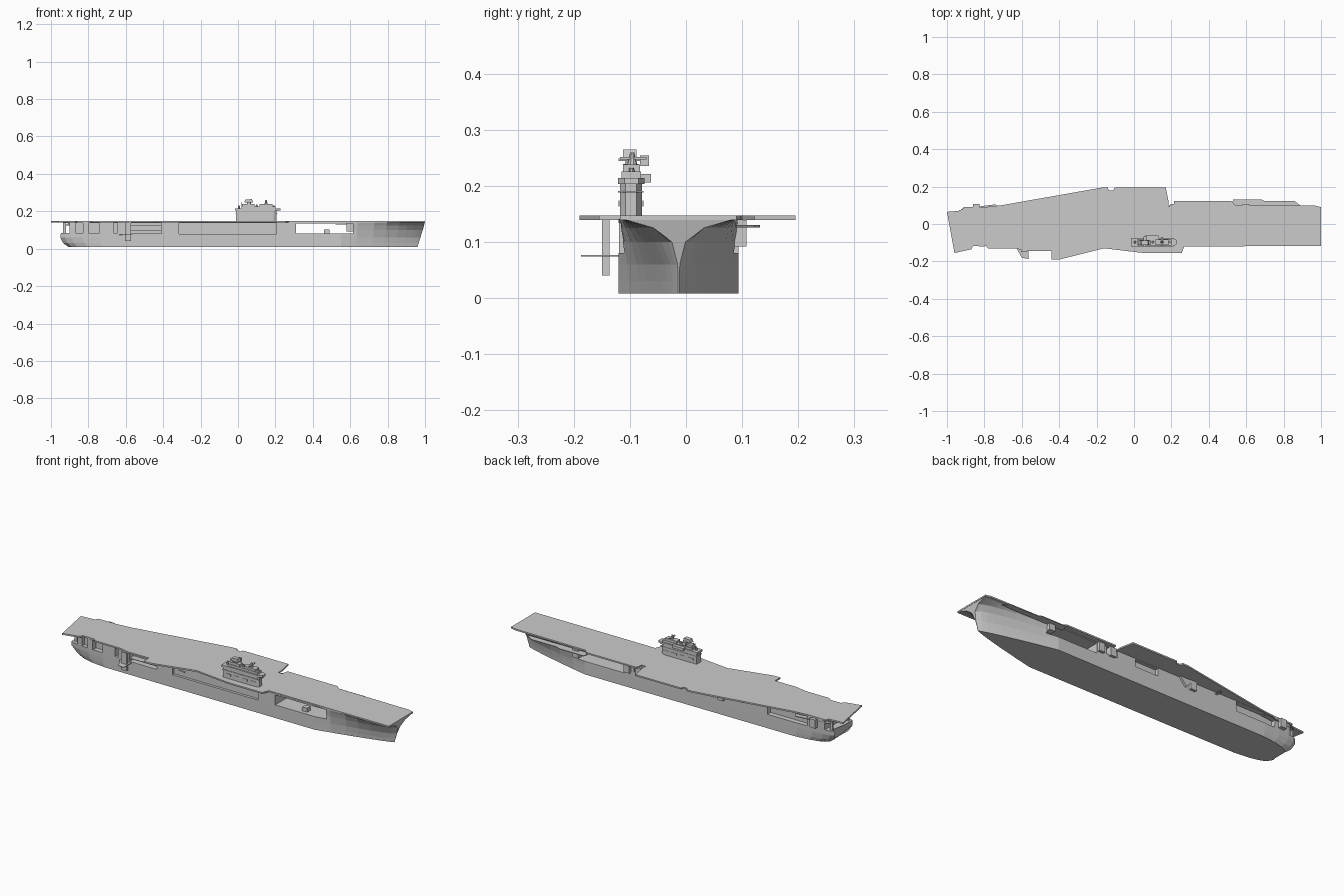
import bpy, bmesh, math
from mathutils import Matrix

CY = -0.013      # hull centreline
HALF = 0.107     # hull half beam


def finish(name, bm):
    bmesh.ops.recalc_face_normals(bm, faces=bm.faces[:])
    me = bpy.data.meshes.new(name)
    bm.to_mesh(me)
    bm.free()
    ob = bpy.data.objects.new(name, me)
    bpy.context.collection.objects.link(ob)
    return ob


def prism(name, pts, lo, hi, axis='z'):
    """Extrude an outline: (x,y) along z, or (x,z) along y."""
    bm = bmesh.new()
    place = (lambda p, h: (p[0], p[1], h)) if axis == 'z' else (lambda p, h: (p[0], h, p[1]))
    a = [bm.verts.new(place(p, lo)) for p in pts]
    b = [bm.verts.new(place(p, hi)) for p in pts]
    bm.faces.new(a)
    bm.faces.new(b)
    for i in range(len(a)):
        j = (i + 1) % len(a)
        bm.faces.new((a[i], a[j], b[j], b[i]))
    return finish(name, bm)


def box(name, x0, x1, y0, y1, z0, z1):
    return prism(name, [(x0, y0), (x1, y0), (x1, y1), (x0, y1)], z0, z1)


def tube(name, x, y, z0, z1, r0, r1, n=10):
    bm = bmesh.new()
    bmesh.ops.create_cone(bm, cap_ends=True, segments=n, radius1=r0, radius2=r1, depth=z1 - z0,
                          matrix=Matrix.Translation((x, y, (z0 + z1) / 2)))
    return finish(name, bm)


# Hull: lofted stations with sharp flared bow and rounded stern
# level: height, stern x, stem x, bow fullness power, bow tip half width, stern half width
LEVELS = [(0.008, -0.905, 0.960, 0.85, 0.001, 0.050),
          (0.030, -0.935, 0.966, 0.80, 0.001, 0.062),
          (0.060, -0.950, 0.975, 0.70, 0.002, 0.075),
          (0.100, -0.945, 0.988, 0.45, 0.012, 0.082),
          (0.125, -0.940, 0.995, 0.25, 0.045, 0.085),
          (0.141, -0.935, 0.999, 0.10, 0.100, 0.085)]
STERN = [0, 0.08, 0.2, 0.4, 0.7]
BOW = [0, 0.2, 0.4, 0.55, 0.7, 0.8, 0.88, 0.94, 0.98, 1]


def build_hull():
    bm = bmesh.new()
    rings = []
    for s, t in [(s, None) for s in STERN] + [(None, t) for t in BOW]:
        left, right = [], []
        for z, xs, xb, p, tip, sw in LEVELS:
            if t is None:
                x = xs + (-0.65 - xs) * s
                w = sw + (HALF - sw) * math.sqrt(1 - (1 - s) ** 2)
            else:
                x = 0.55 + (xb - 0.55) * t
                w = max(tip, HALF * (1 - t) ** p)
            left.append(bm.verts.new((x, CY - w, z)))
            right.append(bm.verts.new((x, CY + w, z)))
        rings.append(left[::-1] + right)
    for a, b in zip(rings, rings[1:]):
        for i in range(len(a)):
            j = (i + 1) % len(a)
            bm.faces.new((a[i], a[j], b[j], b[i]))
    bm.faces.new(rings[0])
    bm.faces.new(rings[-1])
    return finish("hull", bm)


hull = build_hull()

# Side openings: through-bay, galleries and stern recesses
CUTS = [(0.31, 0.615, -0.3, 0.3, 0.080, 0.134),
        (-0.315, 0.205, -0.3, -0.105, 0.078, 0.138),
        (-0.575, -0.41, -0.3, -0.085, 0.082, 0.138),
        (-0.87, -0.645, -0.3, -0.090, 0.085, 0.138),
        (-0.97, -0.90, -0.3, 0.3, 0.085, 0.138),
        (-0.80, -0.56, 0.065, 0.3, 0.085, 0.138),
        (-0.07, 0.07, 0.075, 0.3, 0.095, 0.135),
        (0.18, 0.25, 0.070, 0.3, 0.100, 0.138)]
for c in CUTS:
    cutter = box("cutter", *c)
    cutter.hide_render = True
    m = hull.modifiers.new("cut", 'BOOLEAN')
    m.operation = 'DIFFERENCE'
    m.solver = 'EXACT'
    m.object = cutter
    bpy.context.view_layer.objects.active = hull
    bpy.ops.object.modifier_apply(modifier=m.name)
    bpy.data.objects.remove(cutter, do_unlink=True)

# Flight deck
DECK = [(-1, .065), (-.92, .072), (-.91, .09), (-.80, .09), (-.71, .10), (-.17, .195), (-.14, .195),
        (-.135, .18), (-.11, .18), (-.105, .195), (.17, .195), (.185, .12), (.185, .085),
        (.21, .085), (.215, .122), (.52, .122), (.54, .102), (.97, .098), (1, .09), (1, -.118),
        (.27, -.118), (.255, -.155), (.05, -.155), (-.16, -.13), (-.40, -.19), (-.44, -.19),
        (-.44, -.145), (-.57, -.145), (-.63, -.132), (-.78, -.132), (-.79, -.118), (-.86, -.118),
        (-.87, -.135), (-.96, -.155)]
prism("flight_deck", DECK, 0.139, 0.147)

# Port gallery and edge platforms
prism("port_gallery", [(.52, .09), (.53, .132), (.68, .132), (.70, .122), (.86, .122), (.90, .09)], 0.126, 0.130)
prism("port_stern_gallery", [(-.93, .06), (-.92, .082), (-.74, .105), (-.72, .08)], 0.124, 0.128)
for i, x in enumerate((-0.86, -0.30, 0.20, 0.27, 0.58)):
    box(f"port_sponson_{i}", x, x + 0.035, 0.07, 0.108, 0.092, 0.139)
prism("port_bracket", [(-.28, .14), (-.20, .14), (-.24, .095)], 0.08, 0.105, 'y')
box("port_boom", -0.44, -0.425, 0.09, 0.128, 0.127, 0.130)

# Starboard crane post, platform and galleries
box("crane_post", -0.605, -0.572, -0.150, -0.136, 0.040, 0.139)
prism("crane_platform", [(-.64, -.11), (-.565, -.11), (-.565, -.187), (-.60, -.18)], 0.074, 0.077)
for i, z in enumerate((0.097, 0.124)):
    box(f"starboard_walkway_{i}", -0.575, -0.41, -0.118, -0.08, z, z + 0.003)
for i, (a, b) in enumerate(((-0.83, -0.80), (-0.74, -0.665))):
    box(f"starboard_stern_block_{i}", a, b, -0.119, -0.085, 0.085, 0.139)
box("bay_locker", 0.46, 0.49, -0.10, -0.07, 0.079, 0.102)
box("side_vent", -0.285, -0.25, -0.110, -0.102, 0.102, 0.107)
for i, y in enumerate((-0.085, 0.055)):
    box(f"stern_support_{i}", -0.935, -0.92, y, y + 0.01, 0.08, 0.139)

# Island tower
prism("island_base", [(-.01, -.118), (.19, -.118), (.207, -.108), (.207, -.088), (.19, -.078), (-.01, -.078)],
      0.146, 0.203)
prism("island_bridge", [(-.016, -.121), (.205, -.121), (.226, -.11), (.226, -.085), (.205, -.074), (-.016, -.074)],
      0.203, 0.214)
box("island_lower_ledge", -0.013, 0.21, -0.121, -0.076, 0.188, 0.191)
box("upper_house", 0.02, 0.20, -0.115, -0.08, 0.214, 0.226)
box("flight_control", 0.06, 0.13, -0.082, -0.062, 0.206, 0.221)
box("aft_mast_house", 0.022, 0.088, -0.112, -0.085, 0.226, 0.239)
box("fore_mast_house", 0.115, 0.185, -0.112, -0.082, 0.226, 0.238)

# Masts, sensors and domes
tube("aft_mast", 0.058, -0.098, 0.239, 0.258, 0.011, 0.006)
prism("aft_radar", [(.033, .247), (.08, .247), (.075, .265), (.04, .263)], -0.112, -0.088, 'y')
box("aft_yard", 0.052, 0.064, -0.12, -0.066, 0.244, 0.249)
tube("fore_mast", 0.150, -0.096, 0.238, 0.259, 0.009, 0.004)
box("fore_yard", 0.145, 0.155, -0.118, -0.07, 0.247, 0.251)
prism("mast_sensor", [(.05, -.082), (.07, -.082), (.07, -.066), (.05, -.066)], 0.235, 0.254)
for i, (x, r) in enumerate(((0.005, 0.007), (0.10, 0.008), (0.192, 0.007))):
    tube(f"dome_{i}", x, -0.097, 0.214, 0.236 - 0.5 * abs(x - 0.1) * 0.1, r, r * 0.6)
tube("whip_aerial", 0.02, -0.09, 0.214, 0.250, 0.002, 0.001, 6)

# Island hull-side fittings: window strips
for i, y in enumerate((-0.1205, -0.0775)):
    for k in range(4):
        box(f"island_fitting_{i}_{k}", 0.01 + k * 0.05, 0.04 + k * 0.05, y, y + 0.002, 0.163, 0.174)

# Weapon mounts at the deck corners
for i, (x, y) in enumerate(((-0.84, 0.088), (0.20, 0.095), (-0.90, -0.10))):
    tube(f"mount_{i}", x, y, 0.128, 0.139, 0.012, 0.009, 8)
